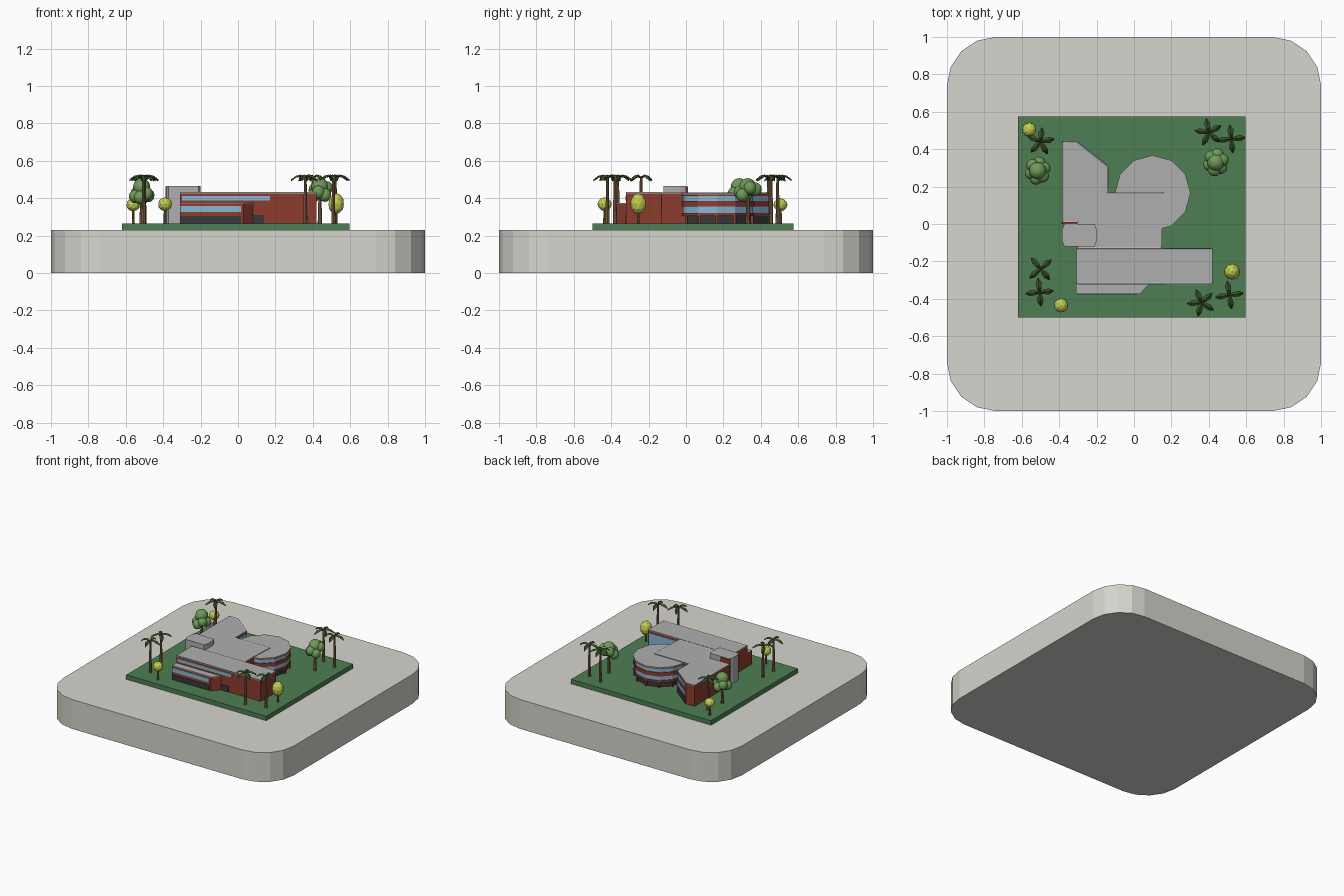
import bpy, bmesh, math, random
from mathutils import Vector, Matrix

if "Cube" in bpy.data.objects:
    bpy.data.objects.remove(bpy.data.objects["Cube"])
random.seed(4)


def mat(name, r, g, b):
    m = bpy.data.materials.new(name)
    m.diffuse_color = (r, g, b, 1)
    m.use_nodes = True
    m.node_tree.nodes["Principled BSDF"].inputs["Base Color"].default_value = m.diffuse_color
    return m


STONE = mat("stone", .67, .66, .61)
LAWN = mat("lawn", .075, .21, .085)
BRICK = mat("brick", .27, .045, .028)
GLASS = mat("glass", .25, .47, .66)
DARK = mat("dark_glass", .04, .04, .045)
ROOF = mat("roof_grey", .43, .43, .43)
BARK = mat("bark", .25, .14, .07)
FROND = mat("frond", .045, .085, .025)
LEAF = mat("leaf", .16, .32, .10)
LIME = mat("lime_leaf", .55, .62, .08)


def finish(name, bm, m, smooth=False):
    bmesh.ops.recalc_face_normals(bm, faces=bm.faces)
    me = bpy.data.meshes.new(name)
    bm.to_mesh(me)
    bm.free()
    for p in me.polygons:
        p.use_smooth = smooth
    me.materials.append(m)
    ob = bpy.data.objects.new(name, me)
    bpy.context.collection.objects.link(ob)
    return ob


def prism(name, pts, z0, z1, m, rim=0, depth=0):
    """Extruded outline; rim/depth sink the top inside a parapet."""
    bm = bmesh.new()
    f = bm.faces.new([bm.verts.new((x, y, z0)) for x, y in pts])
    ext = bmesh.ops.extrude_face_region(bm, geom=[f])["geom"]
    for v in ext:
        if isinstance(v, bmesh.types.BMVert):
            v.co.z = z1
    bmesh.ops.recalc_face_normals(bm, faces=bm.faces)
    if rim:
        top = [g for g in ext if isinstance(g, bmesh.types.BMFace)]
        bmesh.ops.inset_region(bm, faces=top, thickness=rim)
        for v in top[0].verts:
            v.co.z -= depth
    return finish(name, bm, m)


def rect(x0, y0, x1, y1):
    return [(x0, y0), (x1, y0), (x1, y1), (x0, y1)]


def panel(name, a, b, z0, z1, m, t=.003):
    """Thin pane centred on the wall line from a to b."""
    a, b = Vector(a), Vector(b)
    d = (b - a).normalized()
    n = Vector((-d.y, d.x)) * t
    prism(name, [a - n, b - n, b + n, a + n], z0, z1, m)


def ring(cx, cy, r, n=12):
    return [(cx + r * math.cos(2 * math.pi * i / n),
             cy + r * math.sin(2 * math.pi * i / n)) for i in range(n)]


# Base slab with four-segment rounded corners, and lawn
corners = []
for k, (sx, sy) in enumerate([(1, 1), (-1, 1), (-1, -1), (1, -1)]):
    for i in range(5):
        a = math.pi / 2 * (k + i / 4)
        corners.append((sx * .74 + .26 * math.cos(a), sy * .74 + .26 * math.sin(a)))
prism("base_slab", corners, 0, .23, STONE)
G, T = .265, .43
prism("lawn", rect(-.62, -.5, .595, .575), .23, G, LAWN)

# Main block with angled rear wing
main = [(-.305, -.13), (.15, -.13), (.15, -.03), (.16, .17), (-.14, .17),
        (-.14, .31), (-.31, .445), (-.385, .445), (-.385, .01), (-.305, .01)]
prism("main_walls", main, G, .424, BRICK)
prism("main_roof", main, .424, T, ROOF, .01, .004)
for z0, z1, m in [(G, .305, DARK), (.322, .355, GLASS), (.384, .412, GLASS)]:
    panel("rear_wing_window", (-.147, .3155), (-.303, .4395), z0, z1, m)
    panel("inner_court_window", (-.14, .19), (-.14, .305), z0, z1, m)

# Round hall in stacked bands
for name, r, z0, z1, m in [
        ("hall_ground_floor", .182, G, .305, DARK), ("hall_band_low", .2, .305, .322, BRICK),
        ("hall_window_low", .194, .322, .355, GLASS), ("hall_band_mid", .2, .355, .384, BRICK),
        ("hall_window_high", .194, .384, .412, GLASS), ("hall_band_top", .2, .412, .42, BRICK),
        ("hall_roof", .202, .42, .426, ROOF)]:
    prism(name, ring(.1, .165, r), z0, z1, m)
for x, y in ring(.1, .165, .188):
    prism("hall_column", rect(x - .007, y - .007, x + .007, y + .007), G, .305, BRICK)

# Front wing
wing = rect(-.31, -.32, .42, -.13)
prism("front_wing_walls", wing, G, .425, BRICK)
prism("front_wing_roof", wing, .425, .432, ROOF, .009, .004)
panel("front_window_strip", (-.3, -.32), (.17, -.32), .387, .412, GLASS)
panel("front_door", (.08, -.32), (.14, -.32), G, .311, DARK)
panel("rear_window", (.17, -.13), (.41, -.13), .315, .41, GLASS)

# Low front bay with angled end
bay = [(-.31, -.375), (.03, -.375), (.08, -.322), (-.31, -.322)]
prism("bay_walls", bay, G, .368, BRICK)
prism("bay_roof", bay, .368, .374, ROOF)
panel("bay_window", (-.308, -.375), (.015, -.375), .326, .358, GLASS)
panel("bay_ground_window", (-.308, -.375), (.015, -.375), G, .305, DARK)

# Stair tower with bowed ends
prism("tower", [(-.372, -.12), (-.21, -.12), (-.2, -.09), (-.2, -.03), (-.21, 0),
                (-.372, 0), (-.385, -.03), (-.385, -.09)], G, .465, ROOF)
prism("tower_back_wall", rect(-.388, 0, -.305, .01), G, .462, BRICK)


def cone(name, x, y, z0, z1, r0, r1, m, n=8):
    bm = bmesh.new()
    bmesh.ops.create_cone(bm, cap_ends=True, segments=n, radius1=r0, radius2=r1, depth=z1 - z0,
                          matrix=Matrix.Translation((x, y, (z0 + z1) / 2)))
    finish(name, bm, m)


# Palms: tapered trunk and drooping ridged fronds
def palm(x, y, turn, n):
    cone("palm_trunk", x, y, G, .51, .011, .007, BARK)
    bm = bmesh.new()
    for i in range(n):
        a = turn + 2 * math.pi * i / n
        c, s = math.cos(a), math.sin(a)
        rows = []
        for d, w, z in [(0, .006, .51), (.025, .013, .521), (.05, .016, .515), (.076, .003, .496)]:
            rows.append([bm.verts.new((x + d * c - o * s, y + d * s + o * c, z + h))
                         for o, h in [(w, -.004), (0, .005), (-w, -.004), (0, -.006)]])
        for p, q in zip(rows, rows[1:]):
            for k in range(4):
                j = (k + 1) % 4
                bm.faces.new([p[k], p[j], q[j], q[k]])
        bm.faces.new(rows[0])
        bm.faces.new(rows[-1])
    finish("palm_fronds", bm, FROND)


for x, y, turn, n in [(-.5, .44, .2, 5), (.4, .49, .5, 5), (.52, .455, .1, 4), (-.5, -.24, .7, 4),
                      (-.505, -.365, .1, 4), (.36, -.42, .7, 5), (.51, -.38, .15, 4)]:
    palm(x, y, turn, n)


def blobs(name, parts, m, sub, smooth):
    bm = bmesh.new()
    for x, y, z, r, rz in parts:
        bmesh.ops.create_icosphere(bm, subdivisions=sub, radius=1, matrix=Matrix.Translation(
            (x, y, z)) @ Matrix.Diagonal((r, r, rz, 1)))
    finish(name, bm, m, smooth)


# Small lime trees
for x, y, z, r, rz in [(-.56, .505, .365, .038, .035), (-.39, -.435, .368, .038, .037),
                       (.525, -.255, .37, .043, .056)]:
    cone("lime_trunk", x, y, G, z, .008, .006, BARK)
    blobs("lime_crown", [(x, y, z, r, rz)], LIME, 2, False)

# Leafy trees with clustered crowns
for x, y in [(-.515, .285), (.438, .33)]:
    cone("tree_trunk", x, y, G, .41, .012, .008, BARK)
    parts = [(x, y, .46, .046, .047)]
    for i in range(6):
        a = i * math.pi / 3 + .3
        parts.append((x + .036 * math.cos(a), y + .042 * math.sin(a),
                      .425 + random.uniform(-.025, .035), .034, .036))
    blobs("tree_crown", parts, LEAF, 3, True)
